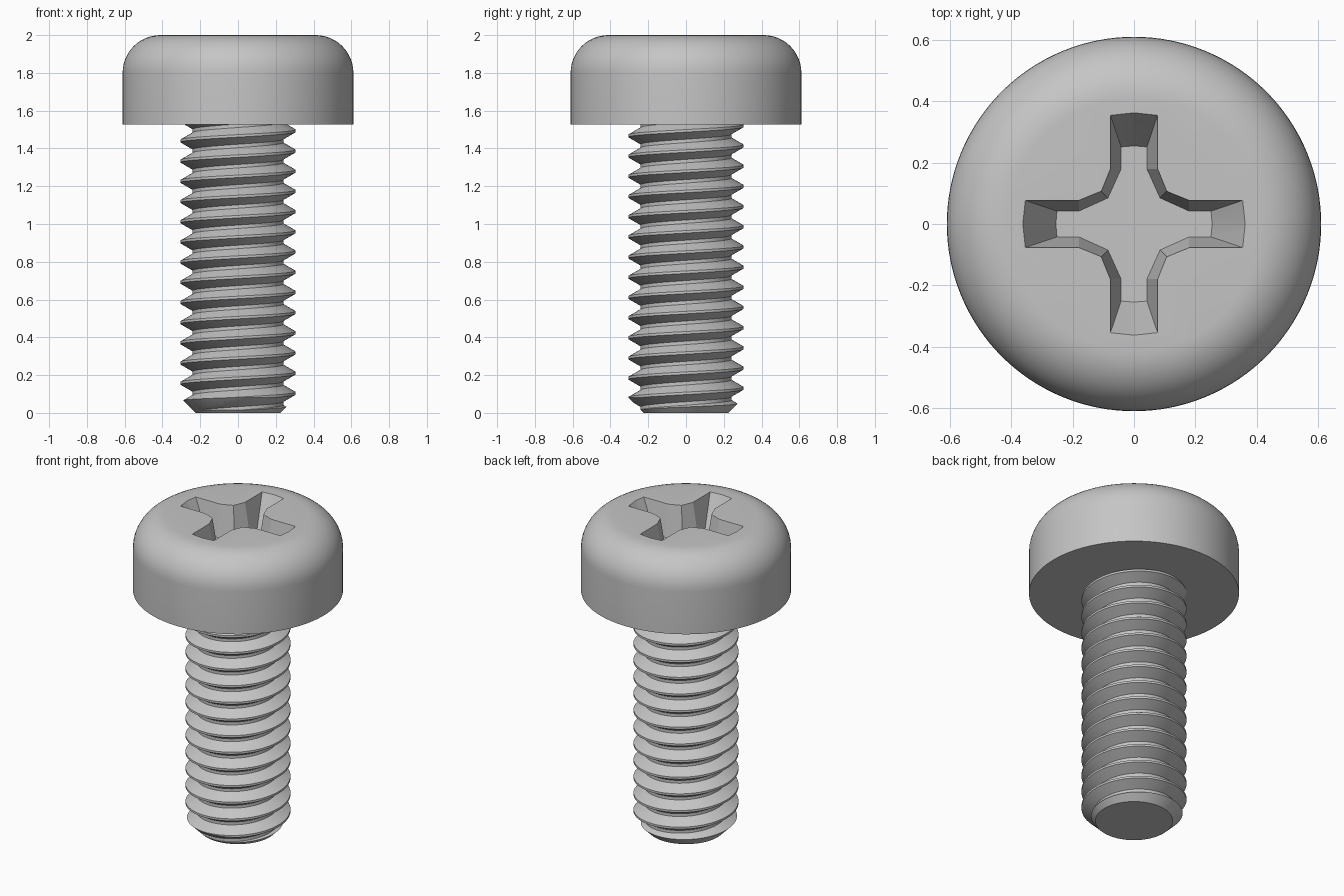
import bpy, bmesh, math

cube = bpy.data.objects.get("Cube")
if cube:
    bpy.data.objects.remove(cube, do_unlink=True)

HEAD_BOTTOM, HEAD_R, ROUND = 1.527, 0.611, 0.2
ROOT_R, CREST_R, PITCH = 0.24, 0.3053, 0.1069
TIP_R, SEGS, TURNS = 0.225, 72, 19

steel = bpy.data.materials.new("grey_steel")
steel.use_nodes = True
colour = (0.56, 0.56, 0.56, 1)
steel.diffuse_color = colour
steel.node_tree.nodes["Principled BSDF"].inputs["Base Color"].default_value = colour


def make_object(name, bm):
    bmesh.ops.recalc_face_normals(bm, faces=bm.faces[:])
    mesh = bpy.data.meshes.new(name)
    bm.to_mesh(mesh)
    bm.free()
    mesh.materials.append(steel)
    obj = bpy.data.objects.new(name, mesh)
    bpy.context.collection.objects.link(obj)
    return obj


def lathe(name, profile, segs):
    """Closed solid of revolution; flat discs close both ends."""
    bm = bmesh.new()
    rings = [[bm.verts.new((r * math.cos(a), r * math.sin(a), z))
              for a in (math.tau * k / segs for k in range(segs))]
             for r, z in profile]
    for low, high in zip(rings, rings[1:]):
        for k in range(segs):
            n = (k + 1) % segs
            bm.faces.new((low[k], low[n], high[n], high[k]))
    bm.faces.new(rings[0])
    bm.faces.new(rings[-1])
    return make_object(name, bm)


def cut(obj, tool, operation):
    tool.hide_render = True
    mod = obj.modifiers.new("cut", 'BOOLEAN')
    mod.object, mod.operation, mod.solver = tool, operation, 'EXACT'
    bpy.ops.object.select_all(action='DESELECT')
    obj.select_set(True)
    bpy.context.view_layer.objects.active = obj
    bpy.ops.object.modifier_apply(modifier=mod.name)
    bpy.data.objects.remove(tool, do_unlink=True)
    bpy.ops.object.shade_smooth_by_angle(angle=math.radians(18))


# Rounded pan head
arc = [math.pi / 2 * k / 12 for k in range(13)]
head = lathe("head", [(HEAD_R, HEAD_BOTTOM)] +
             [(HEAD_R - ROUND + ROUND * math.cos(a), 2 - ROUND + ROUND * math.sin(a))
              for a in arc], 128)


# Tapered cross recess
def cross_outline(reach, half, inner, shoulder=0.18):
    end = math.sqrt(reach ** 2 - half ** 2)
    quarter = [(reach, 0), (end, half), (shoulder, half),
               (inner, inner), (half, shoulder), (half, end)]
    points = []
    for turn in range(4):
        points += quarter
        quarter = [(-y, x) for x, y in quarter]
    return points


floor_pts = cross_outline(0.255, 0.042, 0.085)
rim_pts = cross_outline(0.363, 0.077, 0.107)
bm = bmesh.new()
loops = []
for t in (0, 1.1):
    loops.append([bm.verts.new((a + (c - a) * t, b + (d - b) * t, 1.8 + 0.2 * t))
                  for (a, b), (c, d) in zip(floor_pts, rim_pts)])
for k in range(len(floor_pts)):
    n = (k + 1) % len(floor_pts)
    bm.faces.new((loops[0][k], loops[0][n], loops[1][n], loops[1][k]))
for loop in loops:
    bm.faces.new(loop)
cut(head, make_object("recess_cutter", bm), 'DIFFERENCE')

# Threaded shank: one helical strip per turn, each joined to the next
crest = PITCH / 16
root = crest + (CREST_R - ROOT_R) * math.tan(math.radians(30))
section = [(ROOT_R, -root), (CREST_R, -crest), (CREST_R, crest), (ROOT_R, root)]
start = 0.157 - 3.5 * PITCH
steps = TURNS * SEGS
bm = bmesh.new()
rows = []
for i in range(steps + SEGS + 1):
    a = math.tau * i / SEGS
    rise = start + PITCH * i / SEGS
    pts = section if i <= steps else section[:1]
    rows.append([bm.verts.new((r * math.cos(a), r * math.sin(a), rise + z))
                 for r, z in pts])
for i in range(steps):
    left = rows[i] + [rows[i + SEGS][0]]
    right = rows[i + 1] + [rows[i + 1 + SEGS][0]]
    for j in range(4):
        bm.faces.new((left[j], right[j], right[j + 1], left[j + 1]))
# Close both ends towards the axis
for first, z in ((0, start), (steps, start + (TURNS + 1) * PITCH)):
    centre = bm.verts.new((0, 0, z))
    rim = [row[0] for row in rows[first:first + SEGS + 1]] + rows[first][:0:-1]
    for k, v in enumerate(rim):
        bm.faces.new((centre, v, rim[(k + 1) % len(rim)]))
shank = make_object("threaded_shank", bm)

# Trim to length with a chamfered tip
blank = lathe("shank_blank", [(TIP_R, 0), (TIP_R + 0.1, 0.1),
                              (TIP_R + 0.1, HEAD_BOTTOM + 0.04)], SEGS)
cut(shank, blank, 'INTERSECT')
